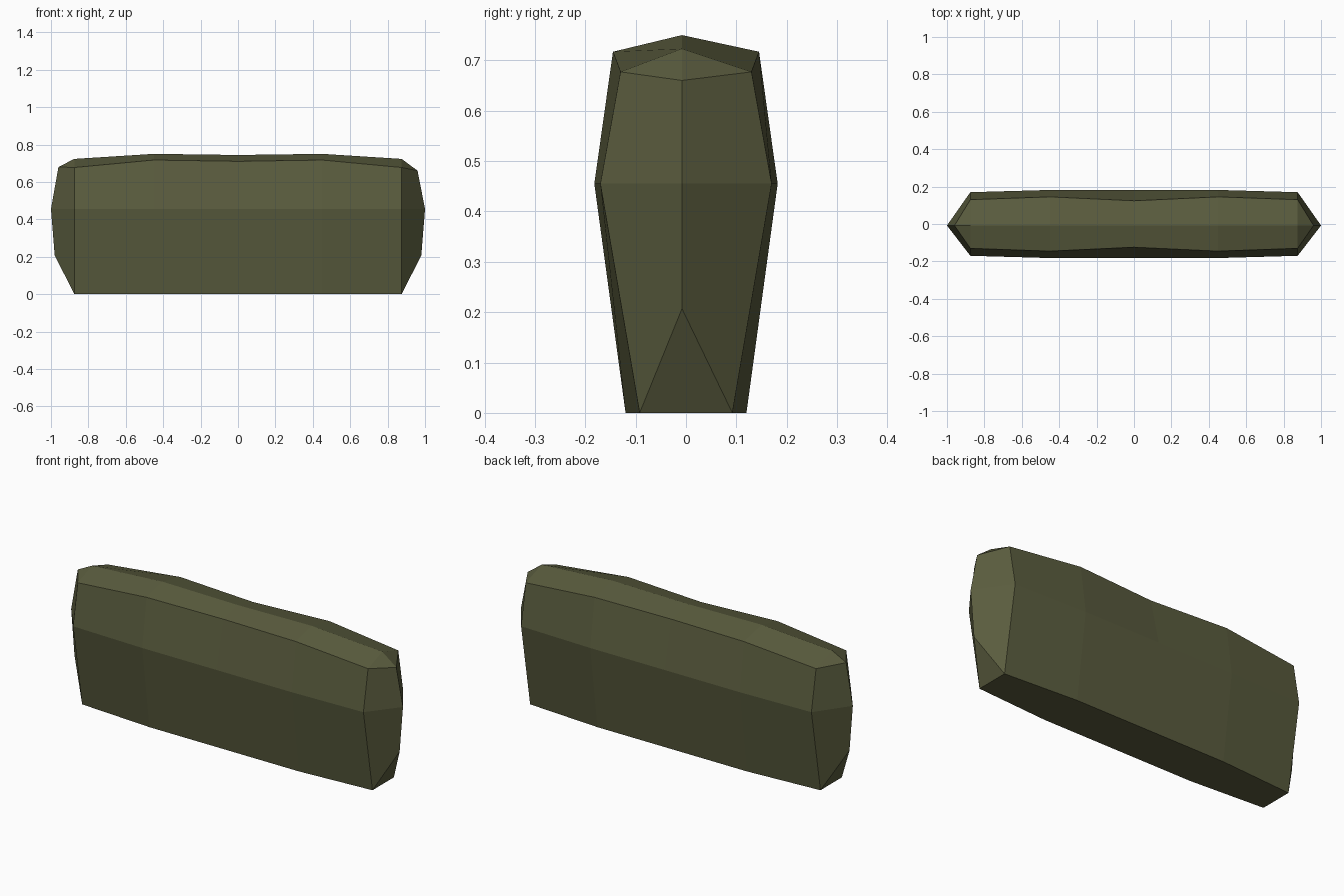
import bpy, bmesh

if "Cube" in bpy.data.objects:
    bpy.data.objects.remove(bpy.data.objects["Cube"])

mat = bpy.data.materials.new("dark olive")
mat.diffuse_color = (0.102, 0.107, 0.048, 1)
mat.use_nodes = True
mat.node_tree.nodes["Principled BSDF"].inputs["Base Color"].default_value = mat.diffuse_color

# Half profile per station: x, bottom y, middle y, shoulder y, shoulder z, ridge z
STATIONS = [
    (-0.875, 0.092, 0.170, 0.130, 0.677, 0.723),
    (-0.45, 0.120, 0.182, 0.145, 0.717, 0.750),
    (0.0, 0.120, 0.182, 0.124, 0.710, 0.744),
    (0.45, 0.120, 0.182, 0.145, 0.717, 0.750),
    (0.875, 0.092, 0.170, 0.130, 0.677, 0.723),
]
MID_Z = 0.455

bm = bmesh.new()


def ring(x, yb, ym, ys, zs, zr):
    side = [(yb, 0.0), (ym, MID_Z), (ys, zs)]
    pts = [(-y, z) for y, z in side] + [(-0.008, zr)] + side[::-1]
    return [bm.verts.new((x, y, z)) for y, z in pts]


def end_cap(r, sign, top_z):
    low, mid, top = [bm.verts.new((sign * x, -0.008, z))
                     for x, z in ((0.98, 0.207), (1.0, MID_Z), (0.96, top_z))]
    for b, m, s in ((r[0], r[1], r[2]), (r[6], r[5], r[4])):
        bm.faces.new((b, m, mid, low))
        bm.faces.new((m, s, top, mid))
        bm.faces.new((s, r[3], top))
    bm.faces.new((r[0], low, r[6]))


# Long body skinned between the stations
rings = [ring(*s) for s in STATIONS]
for a, b in zip(rings, rings[1:]):
    for i in range(7):
        j = (i + 1) % 7
        bm.faces.new((a[i], a[j], b[j], b[i]))

# Pointed, faceted ends
end_cap(rings[0], -1, 0.68)
end_cap(rings[-1], 1, 0.66)

bmesh.ops.recalc_face_normals(bm, faces=bm.faces)
mesh = bpy.data.meshes.new("padded_block")
bm.to_mesh(mesh)
bm.free()
mesh.materials.append(mat)
obj = bpy.data.objects.new("padded_block", mesh)
bpy.context.collection.objects.link(obj)
